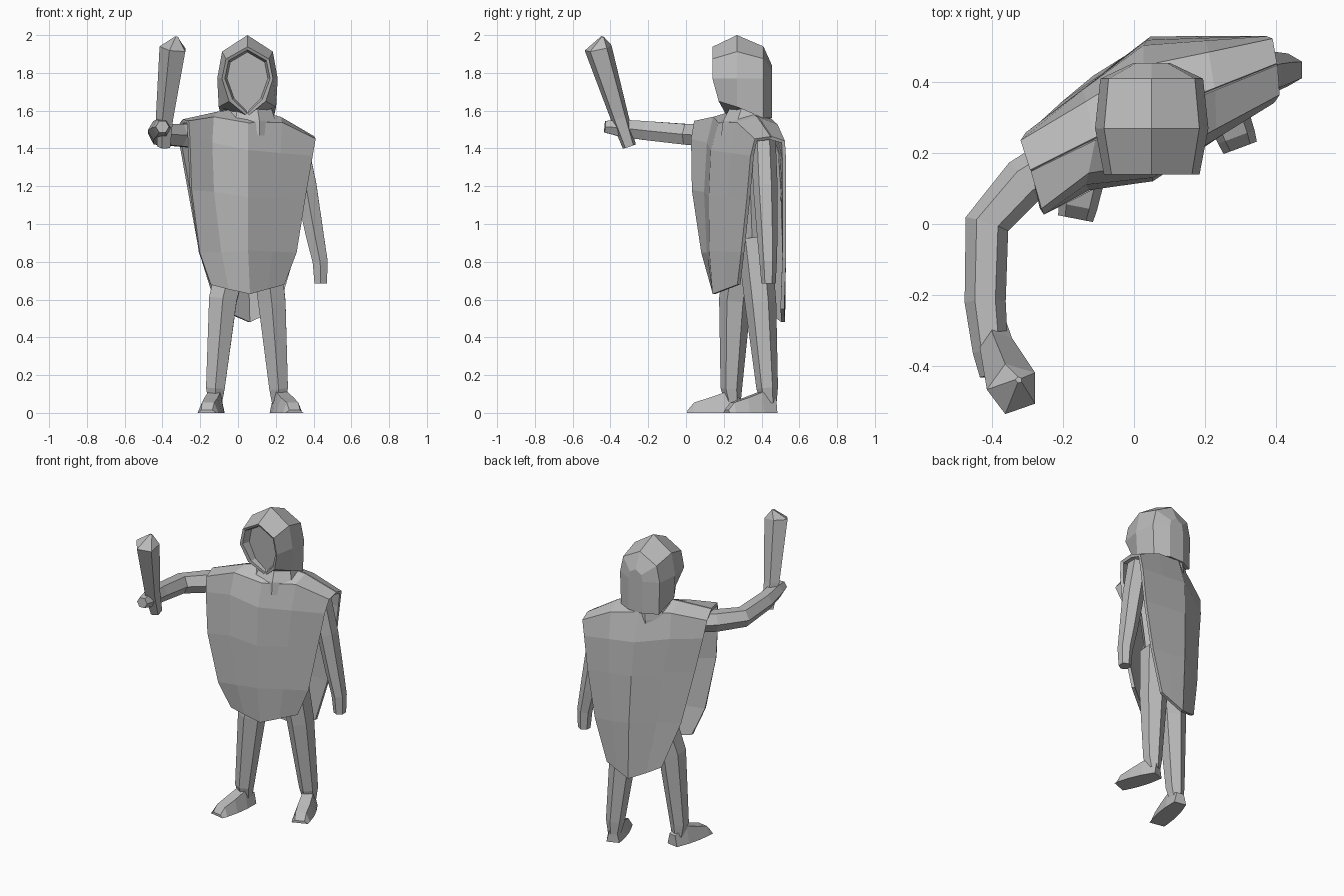
import bpy, bmesh, math
from mathutils import Vector as V

cube = bpy.data.objects.get("Cube")
if cube:
    bpy.data.objects.remove(cube)

grey = bpy.data.materials.new("plain_grey")
grey.use_nodes = True
COLOUR = (0.5, 0.5, 0.5, 1)
grey.diffuse_color = COLOUR
grey.node_tree.nodes["Principled BSDF"].inputs["Base Color"].default_value = COLOUR


def loft(name, rings, closed=True):
    """Skin a list of equal-length rings; closed rings get end caps."""
    n = len(rings[0])
    verts = [p for ring in rings for p in ring]
    faces = []
    for r in range(len(rings) - 1):
        for i in range(n if closed else n - 1):
            j = (i + 1) % n
            faces.append((r * n + i, r * n + j, (r + 1) * n + j, (r + 1) * n + i))
    if closed:
        faces.append(tuple(reversed(range(n))))
        faces.append(tuple(range(len(verts) - n, len(verts))))
    mesh = bpy.data.meshes.new(name)
    mesh.from_pydata(verts, [], faces)
    mesh.materials.append(grey)
    obj = bpy.data.objects.new(name, mesh)
    bpy.context.collection.objects.link(obj)
    # consistent outward normals
    bm = bmesh.new()
    bm.from_mesh(mesh)
    bmesh.ops.recalc_face_normals(bm, faces=bm.faces)
    bm.to_mesh(mesh)
    bm.free()
    return obj


def tube(name, path, sides=6, side=(1, 0, 0), flat=1.0):
    """Faceted limb along (x, y, z, radius) stations."""
    pts = [V(p[:3]) for p in path]
    rings = []
    for k, p in enumerate(pts):
        t = (pts[min(k + 1, len(pts) - 1)] - pts[max(k - 1, 0)]).normalized()
        v = t.cross(V(side)).normalized()
        u = v.cross(t)
        ring = []
        for i in range(sides):
            a = math.tau * (i + 0.5) / sides
            ring.append(p + path[k][3] * (u * math.cos(a) + v * flat * math.sin(a)))
        rings.append(ring)
    loft(name, rings)


def panel(name, rows):
    """Cloth sheet; rows hold right edge, right fold, centre and left edge,
    plus the crown of the left shoulder (lift above the straight line)."""
    grid = []
    for *points, lift in rows:
        a, fold, b, c = map(V, points)
        grid.append([a, fold, b, b.lerp(c, .5) + V((0, 0, lift)), c])
    mod = loft(name, grid, closed=False).modifiers.new("thickness", "SOLIDIFY")
    mod.thickness = 0.02
    mod.offset = 0


def foot(name, heel, toe):
    """Wedge shoe with a flat sole."""
    heel, toe = V((*heel, 0)), V((*toe, 0))
    d = (toe - heel).normalized()
    s = V((-d.y, d.x, 0))
    rings = []
    for t, w, h in ((0, .04, .07), (.3, .055, .11), (.6, .06, .08), (.88, .055, .055), (1, .05, .015)):
        p = heel.lerp(toe, t)
        rings.append([p - s * w, p + s * w,
                      p + s * w * .6 + V((0, 0, h)), p - s * w * .6 + V((0, 0, h))])
    loft(name, rings)


def hood_ring(y, w, up, down, jaw, low=-.6, tuck=0):
    """Pointed oval outline, chin tucked backward."""
    half = [(0, 1), (.84, .62), (1, 0), (jaw, low), (0, -1)]
    outline = half + [(-x, z) for x, z in reversed(half[1:-1])]
    return [V((.05 + w * x, y + tuck * max(0, -z - .3),
               1.77 + z * (up if z > 0 else down))) for x, z in outline]


# Hood with a recessed face opening
loft("hood", [
    hood_ring(.2, .108, .14, .175, .65, tuck=.04),
    hood_ring(.148, .12, .152, .185, .65, tuck=.1),
    hood_ring(.14, .135, .168, .2, .72, tuck=.11),
    hood_ring(.27, .16, .23, .2, .95, -.75),
    hood_ring(.41, .145, .17, .21, .95, -1),
    hood_ring(.455, .05, .07, .21, 1, -1),
])
tube("collar", [(.05, .335, 1.7, .125), (.05, .335, 1.6, .14), (.05, .32, 1.53, .165),
                (.05, .315, 1.46, .17)], 8, flat=.82)

# Open-sided cape draped over both shoulders
ridge = ((-.29, .15, 1.545), (-.11, .24, 1.585), (.05, .31, 1.61), (.4, .45, 1.455), .025)
panel("cape_front", [
    ridge,
    ((-.265, .05, 1.54), (-.13, .15, 1.56), (.05, .18, 1.53), (.405, .37, 1.445), .045),
    ((-.26, .035, 1.45), (-.14, .12, 1.43), (.05, .14, 1.39), (.39, .35, 1.36), 0),
    ((-.25, .04, 1.18), (-.13, .105, 1.17), (.05, .13, 1.14), (.35, .33, 1.13), 0),
    ((-.205, .09, .85), (-.09, .12, .85), (.05, .133, .86), (.305, .3, .85), 0),
    ((-.145, .14, .68), (-.05, .145, .655), (.06, .15, .63), (.24, .28, .68), 0),
])
panel("cape_back", [
    ridge,
    ((-.315, .23, 1.51), (-.13, .34, 1.55), (.03, .44, 1.555), (.39, .515, 1.435), .025),
    ((-.3, .25, 1.4), (-.14, .37, 1.4), (.03, .495, 1.38), (.375, .52, 1.34), 0),
    ((-.26, .28, 1.18), (-.11, .395, 1.18), (.04, .51, 1.16), (.35, .52, 1.13), 0),
    ((-.2, .335, .85), (-.08, .42, .85), (.05, .52, .85), (.295, .52, .82), 0),
    ((-.11, .41, .56), (-.03, .46, .52), (.06, .515, .48), (.215, .51, .55), 0),
])

# Body beneath the cape
tube("torso", [(.07, .33, .8, .13), (.07, .32, 1.0, .15), (.06, .3, 1.3, .2), (.05, .3, 1.46, .21)],
     8, (.9, .4, 0), .55)

# Legs and feet
tube("right_leg", [(0, .31, .92, .09), (-.08, .26, .6, .085), (-.12, .24, .13, .057),
                   (-.12, .25, .05, .04)])
tube("left_leg", [(.14, .36, .92, .09), (.18, .395, .58, .083), (.215, .43, .13, .057),
                  (.215, .44, .05, .04)])
foot("right_foot", (-.11, .3), (-.165, .015))
foot("left_foot", (.205, .47), (.3, .215))

# Hanging left arm and raised right arm
tube("left_arm", [(.31, .41, 1.44, .065), (.36, .42, 1.2, .065), (.405, .43, .95, .055),
                  (.435, .435, .8, .046), (.438, .437, .685, .038)])
tube("right_arm", [(-.14, .22, 1.46, .075), (-.31, .12, 1.47, .068), (-.415, 0, 1.475, .063),
                   (-.42, -.22, 1.495, .058), (-.405, -.36, 1.51, .05), (-.4, -.43, 1.515, .035)],
     side=(0, 0, 1))

# Held club, widening to a pointed tip
tube("club", [(-.39, -.3, 1.41, .038), (-.385, -.35, 1.56, .05), (-.34, -.465, 1.93, .076),
              (-.325, -.44, 1.99, .01)], 5)
